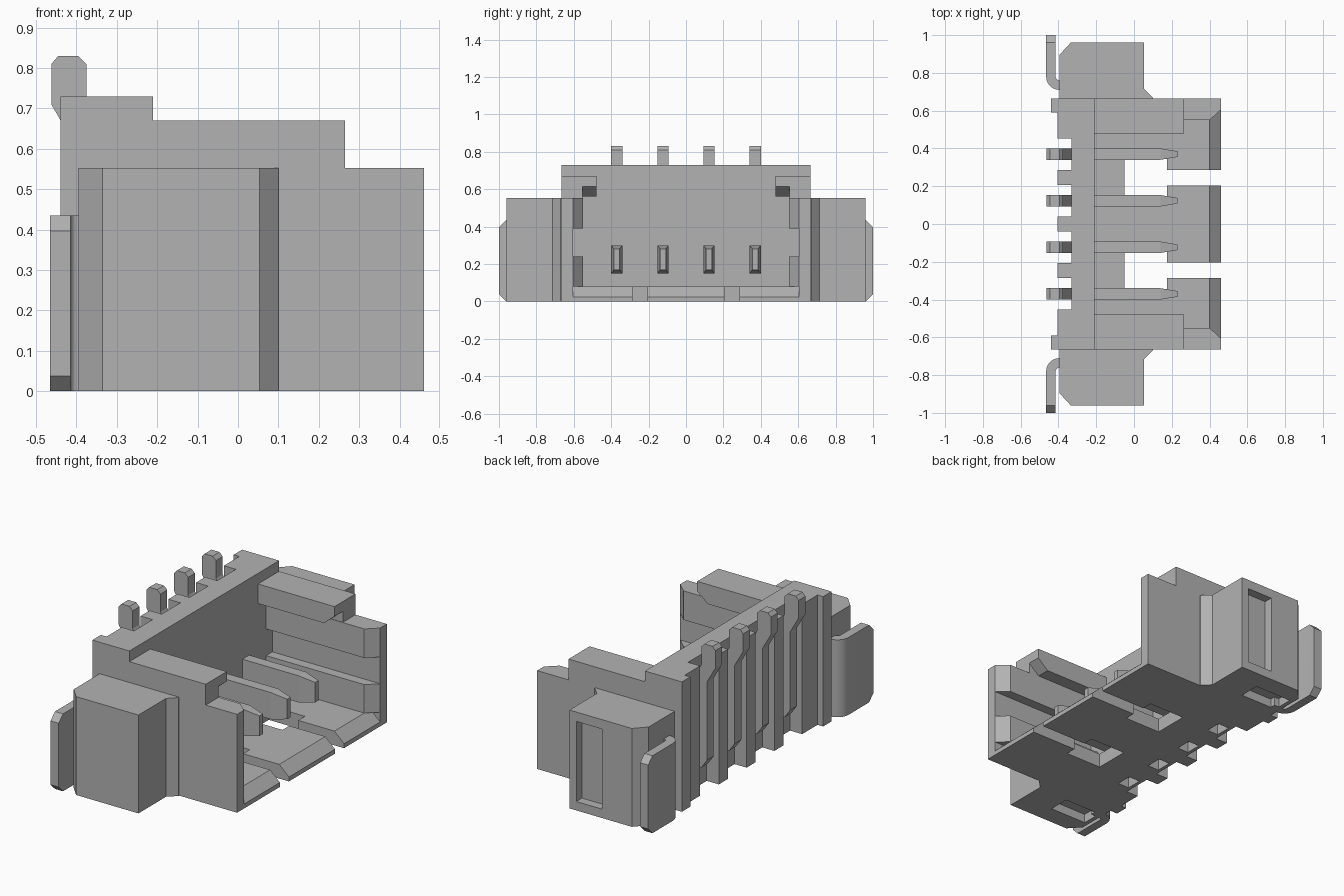
import bpy, bmesh, math
from mathutils import Vector

if "Cube" in bpy.data.objects:
    bpy.data.objects.remove(bpy.data.objects["Cube"])

grey = bpy.data.materials.new("plain grey")
grey.diffuse_color = (0.45, 0.45, 0.45, 1)
grey.use_nodes = True
grey.node_tree.nodes["Principled BSDF"].inputs["Base Color"].default_value = grey.diffuse_color


def prism(name, pts, lo, hi, axis="z"):
    """Extrude a 2D outline: (x, y) along z, or (x, z) along y."""
    def place(p, t):
        return (p[0], p[1], t) if axis == "z" else (p[0], t, p[1])
    bm = bmesh.new()
    a = [bm.verts.new(place(p, lo)) for p in pts]
    b = [bm.verts.new(place(p, hi)) for p in pts]
    n = len(pts)
    bm.faces.new(a)
    bm.faces.new(b)
    for i in range(n):
        j = (i + 1) % n
        bm.faces.new((a[i], a[j], b[j], b[i]))
    bmesh.ops.recalc_face_normals(bm, faces=bm.faces)
    me = bpy.data.meshes.new(name)
    bm.to_mesh(me)
    bm.free()
    ob = bpy.data.objects.new(name, me)
    bpy.context.collection.objects.link(ob)
    me.materials.append(grey)
    return ob


def box(name, x0, x1, y0, y1, z0, z1):
    return prism(name, [(x0, y0), (x1, y0), (x1, y1), (x0, y1)], z0, z1)


def cut(ob, *size):
    """Cut a box-shaped pocket."""
    c = box("pocket_cutter", *size)
    m = ob.modifiers.new("pocket", "BOOLEAN")
    m.operation, m.solver, m.object = "DIFFERENCE", "EXACT", c
    bpy.context.view_layer.objects.active = ob
    bpy.ops.object.modifier_apply(modifier=m.name)
    bpy.data.objects.remove(c)


def ys(s, pts):
    return [(x, y * s) for x, y in pts]


PINS = (-0.37, -0.123, 0.123, 0.37)

# back wall with a comb of pin slots
outline = [(-0.21, 0.665), (-0.21, -0.665), (-0.44, -0.665), (-0.44, -0.59), (-0.405, -0.59)]
for y in PINS:
    outline += [(-0.405, y - 0.083), (-0.33, y - 0.083), (-0.33, y + 0.083), (-0.405, y + 0.083)]
outline += [(-0.405, 0.59), (-0.44, 0.59), (-0.44, 0.665)]
wall = prism("back_wall", outline, 0, 0.73)
for y in PINS:
    cut(wall, -0.31, -0.24, y - 0.045, y + 0.045, -0.1, 0.06)

# floor with two T-shaped openings
front = 0.40
outline = [(-0.21, -0.605), (front, -0.605)]
for c in (-0.245, 0.245):
    outline += [(front, c - 0.04), (0.175, c - 0.04), (0.175, c - 0.1), (-0.05, c - 0.1),
                (-0.05, c + 0.1), (0.175, c + 0.1), (0.175, c + 0.04), (front, c + 0.04)]
outline += [(front, 0.605), (-0.21, 0.605)]
prism("floor", outline, 0, 0.08)
for y0, y1 in ((-0.605, -0.285), (-0.205, 0.205), (0.285, 0.605)):
    prism("floor_lip", [(0.40, 0), (0.46, 0), (0.46, 0.025), (0.40, 0.08)], y0, y1, "y")

# contacts: upright tail with a jog, and a tapered blade
tail = [(-0.33, 0.13), (-0.33, 0.62), (-0.375, 0.71), (-0.375, 0.81), (-0.395, 0.83),
        (-0.445, 0.83), (-0.462, 0.81), (-0.462, 0.71), (-0.41, 0.62), (-0.41, 0.18), (-0.375, 0.13)]
for y in PINS:
    prism("contact_tail", tail, y - 0.03, y + 0.03, "y")
    blade = box("contact_blade", -0.21, 0.14, y - 0.03, y + 0.03, 0.15, 0.30)
    bm = bmesh.new()
    bm.from_mesh(blade.data)
    bm.faces.ensure_lookup_table()
    tip = next(f for f in bm.faces if f.calc_center_median().x > 0.13)
    new = bmesh.ops.extrude_discrete_faces(bm, faces=[tip])["faces"][0]
    for v in new.verts:
        v.co = Vector((0.23, y + (v.co.y - y) * 0.5, 0.225 + (v.co.z - 0.225) * 0.75))
    bmesh.ops.remove_doubles(bm, verts=bm.verts, dist=0.0001)
    bmesh.ops.recalc_face_normals(bm, faces=bm.faces)
    bm.to_mesh(blade.data)
    bm.free()

for s in (-1, 1):
    # stepped side wall
    side = [(-0.21, 0), (0.46, 0), (0.46, 0.553), (0.265, 0.553), (0.265, 0.67), (-0.21, 0.67)]
    prism("side_wall", side, *sorted((0.605 * s, 0.665 * s)), "y")
    # inner guide rails with slanted front ends
    rail = ys(s, [(-0.21, 0.55), (0.40, 0.55), (0.46, 0.605), (-0.21, 0.605)])
    prism("lower_rail", rail, 0.08, 0.24)
    prism("upper_rail", rail, 0.39, 0.553)
    # overhanging top lip with slanted underside
    lip = [(-0.21, 0.56), (0.20, 0.56), (0.265, 0.615), (0.265, 0.67), (-0.21, 0.67)]
    prism("top_lip", lip, *sorted((0.478 * s, 0.553 * s)), "y")
    box("lip_root", -0.21, 0.265, *sorted((0.553 * s, 0.605 * s)), 0.553, 0.67)

    # side wing
    wing = prism("side_wing", ys(s, [(-0.395, 0.66), (0.10, 0.66), (0.10, 0.67), (0.053, 0.715),
                                     (0.053, 0.96), (-0.335, 0.96), (-0.395, 0.895)]), 0, 0.553)
    cut(wing, -0.37, -0.14, *sorted((0.73 * s, 0.85 * s)), -0.1, 0.05)
    if s > 0:
        cut(wing, -0.15, 0.01, 0.91, 1.1, 0.05, 0.50)

    # bent solder tab
    arc = [math.radians(a) for a in range(180, 271, 15)]
    pts = [(-0.415, 1.0), (-0.465, 1.0)]
    pts += [(-0.395 + 0.07 * math.cos(a), 0.78 + 0.07 * math.sin(a)) for a in arc]
    pts += [(-0.34, 0.71), (-0.34, 0.76)]
    pts += [(-0.395 + 0.02 * math.cos(a), 0.78 + 0.02 * math.sin(a)) for a in reversed(arc)]
    tab = prism("solder_tab", ys(s, pts), 0, 0.435)
    bm = bmesh.new()
    bm.from_mesh(tab.data)
    ends = [e for e in bm.edges if all(abs(v.co.y) > 0.99 for v in e.verts)
            and abs(e.verts[0].co.z - e.verts[1].co.z) < 0.01]
    bmesh.ops.bevel(bm, geom=ends, offset=0.038, segments=1, affect="EDGES")
    bm.to_mesh(tab.data)
    bm.free()
    bpy.ops.object.select_all(action="DESELECT")
    tab.select_set(True)
    bpy.context.view_layer.objects.active = tab
    bpy.ops.object.shade_smooth_by_angle(angle=math.radians(30))
